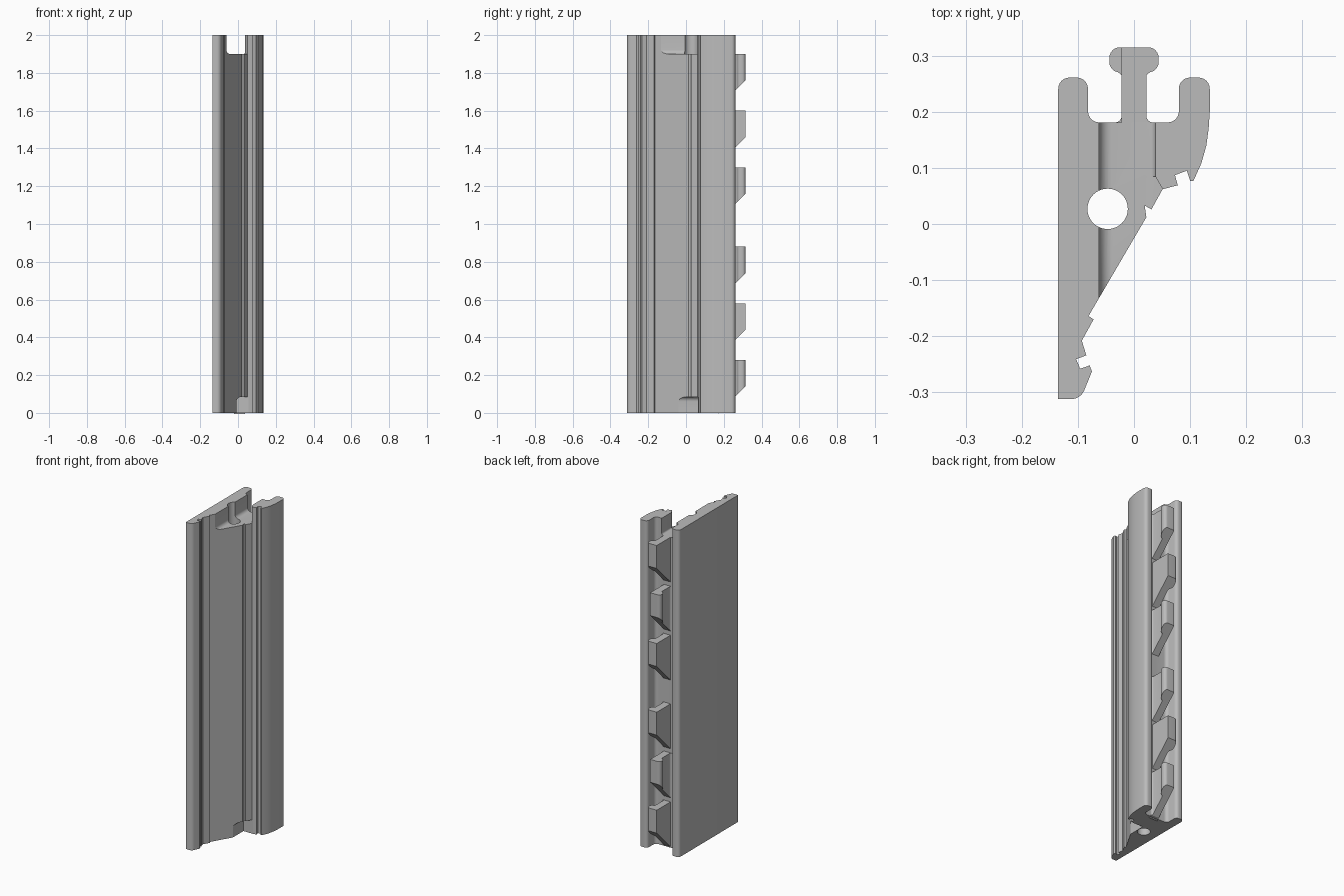
import bpy, bmesh, math
from mathutils import Vector

old = bpy.data.objects.get("Cube")
if old:
    bpy.data.objects.remove(old, do_unlink=True)

grey = bpy.data.materials.new("plain grey")
grey.use_nodes = True
grey.diffuse_color = (0.5, 0.5, 0.5, 1)
grey.node_tree.nodes["Principled BSDF"].inputs["Base Color"].default_value = (0.5, 0.5, 0.5, 1)


def rounded(points, steps=6):
    """Replace each corner (a, b, radius) with an arc; plain (a, b) stays sharp."""
    out = []
    for i, p in enumerate(points):
        c = Vector(p[:2])
        if len(p) < 3:
            out.append(c)
            continue
        u = (Vector(points[i - 1][:2]) - c).normalized()
        v = (Vector(points[(i + 1) % len(points)][:2]) - c).normalized()
        half = u.angle(v) / 2
        centre = c + (u + v).normalized() * p[2] / math.sin(half)
        start = c + u * p[2] / math.tan(half) - centre
        end = c + v * p[2] / math.tan(half) - centre
        sweep = math.pi - 2 * half
        for k in range(steps + 1):
            t = sweep * k / steps
            out.append(centre + (start * math.sin(sweep - t) + end * math.sin(t)) / math.sin(sweep))
    return out


def prism(name, points, low, high, axis="Z"):
    """Extrude a rounded profile along z (xy profile) or along y (xz profile)."""
    bm = bmesh.new()
    place = (lambda q, h: (q.x, q.y, h)) if axis == "Z" else (lambda q, h: (q.x, h, q.y))
    face = bm.faces.new([bm.verts.new(place(q, low)) for q in rounded(points)])
    top = bmesh.ops.extrude_face_region(bm, geom=[face])["geom"]
    shift = (0, 0, high - low) if axis == "Z" else (0, high - low, 0)
    bmesh.ops.translate(bm, verts=[g for g in top if isinstance(g, bmesh.types.BMVert)], vec=shift)
    bmesh.ops.recalc_face_normals(bm, faces=bm.faces)
    mesh = bpy.data.meshes.new(name)
    bm.to_mesh(mesh)
    bm.free()
    ob = bpy.data.objects.new(name, mesh)
    bpy.context.collection.objects.link(ob)
    mesh.materials.append(grey)
    return ob


def cut(target, cutter):
    mod = target.modifiers.new("cut", "BOOLEAN")
    mod.operation, mod.solver, mod.object = "DIFFERENCE", "EXACT", cutter
    bpy.context.view_layer.objects.active = target
    bpy.ops.object.modifier_apply(modifier=mod.name)
    bpy.data.objects.remove(cutter, do_unlink=True)


def smooth(ob):
    bpy.ops.object.select_all(action="DESELECT")
    ob.select_set(True)
    bpy.context.view_layer.objects.active = ob
    bpy.ops.object.shade_smooth_by_angle(angle=math.radians(30))


# Main extruded rail
rail = prism("rail_body", [
    (-0.135, -0.312), (-0.095, -0.312, 0.025), (-0.075, -0.263),
    # lower seal groove and step
    (-0.079, -0.252), (-0.096, -0.258), (-0.103, -0.241), (-0.085, -0.234),
    (-0.093, -0.208), (-0.072, -0.17), (-0.081, -0.164),
    # sloping face with a thin groove
    (0.022, 0.012), (0.019, 0.033), (0.031, 0.026), (0.051, 0.062),
    # upper seal groove
    (0.078, 0.069), (0.073, 0.087), (0.094, 0.095), (0.1, 0.077), (0.106, 0.077),
    # bowed side and the two back arms
    (0.12, 0.108), (0.129, 0.14), (0.133, 0.17), (0.135, 0.2),
    (0.135, 0.261, 0.02), (0.08, 0.261, 0.02), (0.08, 0.181, 0.02),
    (-0.082, 0.181, 0.02), (-0.082, 0.261, 0.02), (-0.135, 0.261, 0.02)], 0, 2)

# Slot across the top end, with its flared front corner
cut(rail, prism("slot_cutter", [(-0.062, 2.1), (-0.062, 1.9, 0.022), (0.038, 1.9, 0.01),
                                (0.038, 2.1)], -0.4, 0.4, "Y"))
cut(rail, prism("flare_cutter", [(0.02, 0.0), (0.06, 0.0), (0.051, 0.062), (0.038, 0.085),
                                 (0.02, 0.085)], 1.9, 2.1))
# Notch at the bottom end of the sloping face
cut(rail, prism("notch_cutter", [(-0.008, -0.1), (-0.008, 0.085, 0.025), (0.056, 0.085),
                                 (0.056, -0.1)], -0.2, 0.064, "Y"))
# Round bore along the full length
r = 0.036
cut(rail, prism("bore_cutter", [(-0.047 + r * math.cos(a * math.pi / 20),
                                 0.027 + r * math.sin(a * math.pi / 20)) for a in range(40)], -0.1, 2.1))
smooth(rail)

# Hooked teeth along the back channel, with sloping undersides
for n, (top, side) in enumerate([(1.9, 1), (1.6, -1), (1.3, 1), (0.88, 1), (0.58, -1), (0.28, 1)]):
    hook = [(-0.022, 0.17), (-0.022, 0.315), (0.044, 0.315, 0.019), (0.044, 0.27, 0.019),
            (0.022, 0.27, 0.008), (0.022, 0.181, 0.012), (0.036, 0.181), (0.036, 0.17)]
    tooth = prism(f"tooth_{n + 1}", [(side * p[0], *p[1:]) for p in hook], top - 0.14, top)
    for v in tooth.data.vertices:
        if v.co.z < top - 0.1:
            v.co.z -= 0.315 - v.co.y
    smooth(tooth)
